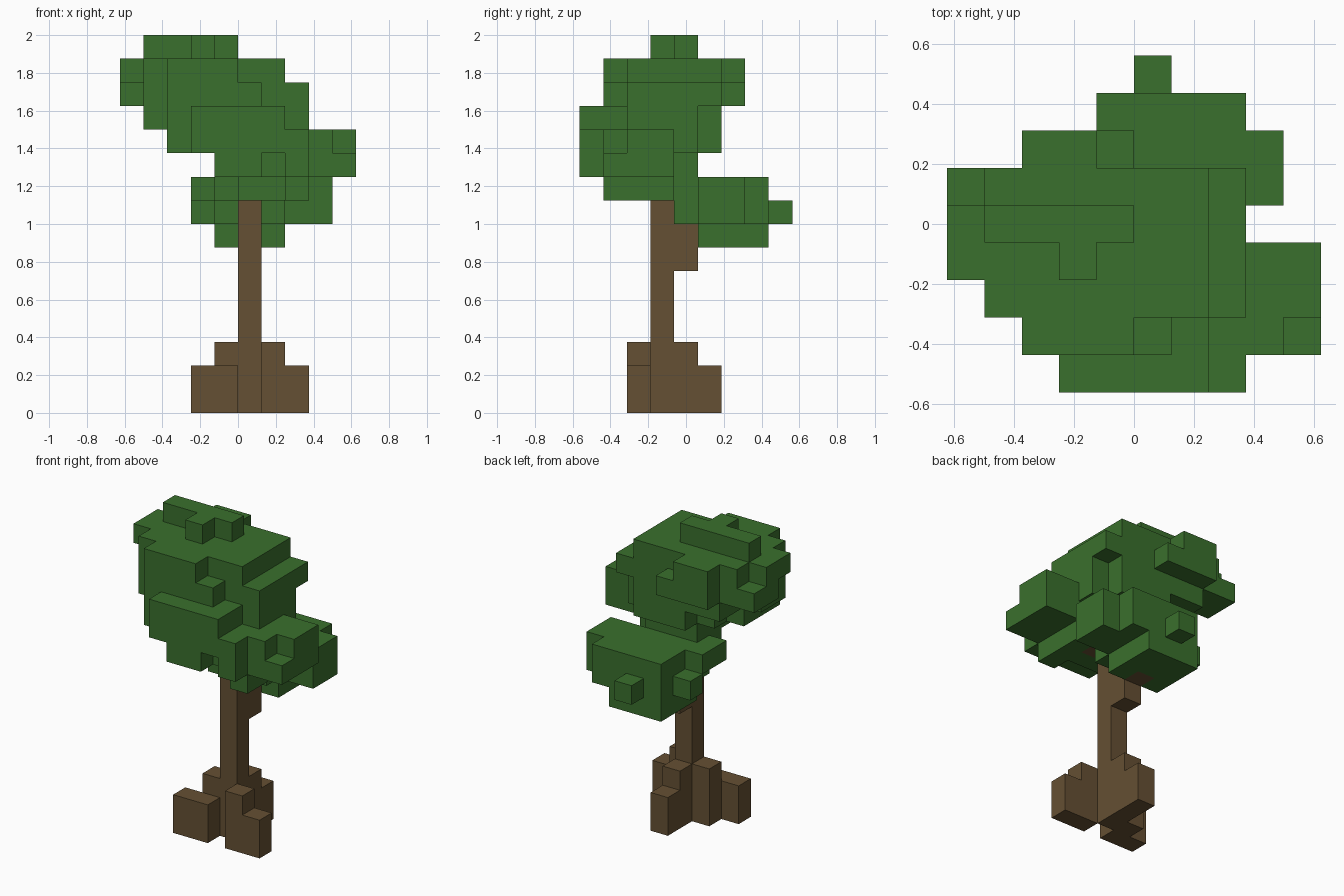
import bpy
import bmesh
from mathutils import Vector

CELL = 0.125
ORIGIN = Vector((-5 * CELL, -4.5 * CELL, 0))

# Each block is a box of cells: x start, x end, y start, y end, z start, z end
TRUNK = [(5, 6, 3, 4, 0, 9), (5, 6, 4, 5, 6, 8)]
BRANCHES = [(5, 6, 5, 6, 7, 8), (6, 7, 3, 4, 9, 10)]
ROOTS = [
    (3, 5, 2, 3, 0, 2), (4, 5, 3, 4, 0, 3),
    (6, 7, 2, 3, 0, 3), (7, 8, 2, 3, 0, 2),
    (5, 6, 4, 5, 0, 3), (5, 6, 5, 6, 0, 2),
]
CROWN_TOP = [
    (1, 5, 4, 5, 15, 16), (3, 4, 3, 4, 15, 16),
    (1, 7, 2, 6, 13, 15), (7, 8, 2, 6, 13, 14),
    (0, 1, 3, 5, 14, 15), (0, 1, 4, 6, 13, 14),
    (2, 4, 6, 7, 13, 15), (4, 5, 6, 7, 13, 14),
]
CROWN_MIDDLE = [
    (2, 5, 1, 2, 11, 15), (5, 6, 1, 2, 11, 14), (6, 7, 1, 2, 11, 13),
    (3, 7, 0, 1, 11, 13), (7, 8, 0, 2, 10, 12), (4, 6, 0, 1, 10, 11),
    (7, 8, 2, 5, 12, 13), (1, 7, 2, 4, 12, 13), (2, 7, 4, 6, 12, 13),
    (2, 8, 2, 4, 11, 12), (3, 8, 4, 5, 11, 12), (4, 7, 5, 6, 11, 12),
]
CROWN_BOTTOM = [
    (4, 8, 1, 4, 10, 11), (4, 7, 4, 5, 10, 11), (7, 8, 1, 2, 9, 10),
    (5, 8, 2, 3, 9, 10), (4, 8, 3, 4, 9, 10),
]
SIDE_LOBE = [(8, 9, 1, 4, 10, 12), (9, 10, 2, 4, 10, 12), (9, 10, 1, 2, 10, 11)]
LOWER_CLUMP = [
    (4, 7, 5, 8, 7, 10), (7, 8, 5, 8, 8, 10), (8, 9, 5, 7, 8, 10),
    (4, 7, 4, 5, 8, 10), (3, 4, 4, 6, 9, 10), (3, 4, 6, 7, 8, 9),
    (5, 6, 8, 9, 8, 9),
]


def make_material(name, colour):
    material = bpy.data.materials.new(name)
    material.use_nodes = True
    material.diffuse_color = colour
    shader = material.node_tree.nodes["Principled BSDF"]
    shader.inputs["Base Color"].default_value = colour
    return material


def fill_cells(blocks):
    """Return the set of grid cells covered by the blocks."""
    cells = set()
    for x_start, x_end, y_start, y_end, z_start, z_end in blocks:
        for x in range(x_start, x_end):
            for y in range(y_start, y_end):
                for z in range(z_start, z_end):
                    cells.add((x, y, z))
    return cells


def add_cell_face(mesh, corners, cell, axis, side):
    """Add the square on one side of a cell, wound to face outwards."""
    base = Vector(cell)
    base[axis] += side
    across, along = Vector(), Vector()
    across[(axis + 1) % 3] = 1
    along[(axis + 2) % 3] = 1
    loop = [base, base + across, base + across + along, base + along]
    if not side:
        loop.reverse()
    verts = []
    for point in loop:
        key = tuple(point)
        if key not in corners:
            corners[key] = mesh.verts.new(ORIGIN + point * CELL)
        verts.append(corners[key])
    mesh.faces.new(verts)


def build_part(name, cells, solid, material):
    """Make an object from the outer faces of the cells, leaving out hidden ones."""
    mesh = bmesh.new()
    corners = {}
    for cell in sorted(cells):
        for axis in range(3):
            for side in (False, True):
                neighbour = list(cell)
                neighbour[axis] += 1 if side else -1
                if tuple(neighbour) not in solid:
                    add_cell_face(mesh, corners, cell, axis, side)
    data = bpy.data.meshes.new(name)
    mesh.to_mesh(data)
    mesh.free()
    data.materials.append(material)
    part = bpy.data.objects.new(name, data)
    bpy.context.collection.objects.link(part)


default_cube = bpy.data.objects.get("Cube")
if default_cube:
    bpy.data.objects.remove(default_cube, do_unlink=True)

bark = make_material("bark_brown", (0.13, 0.08, 0.033, 1))
leaf = make_material("leaf_green", (0.042, 0.162, 0.026, 1))

# Wood takes priority wherever it passes through the leaves
wood = fill_cells(TRUNK + BRANCHES + ROOTS)
crown = fill_cells(CROWN_TOP + CROWN_MIDDLE + CROWN_BOTTOM + SIDE_LOBE) - wood
clump = fill_cells(LOWER_CLUMP) - wood - crown
everything = wood | crown | clump

build_part("trunk_and_roots", wood, everything, bark)
build_part("upper_crown", crown, everything, leaf)
build_part("lower_leaf_clump", clump, everything, leaf)
